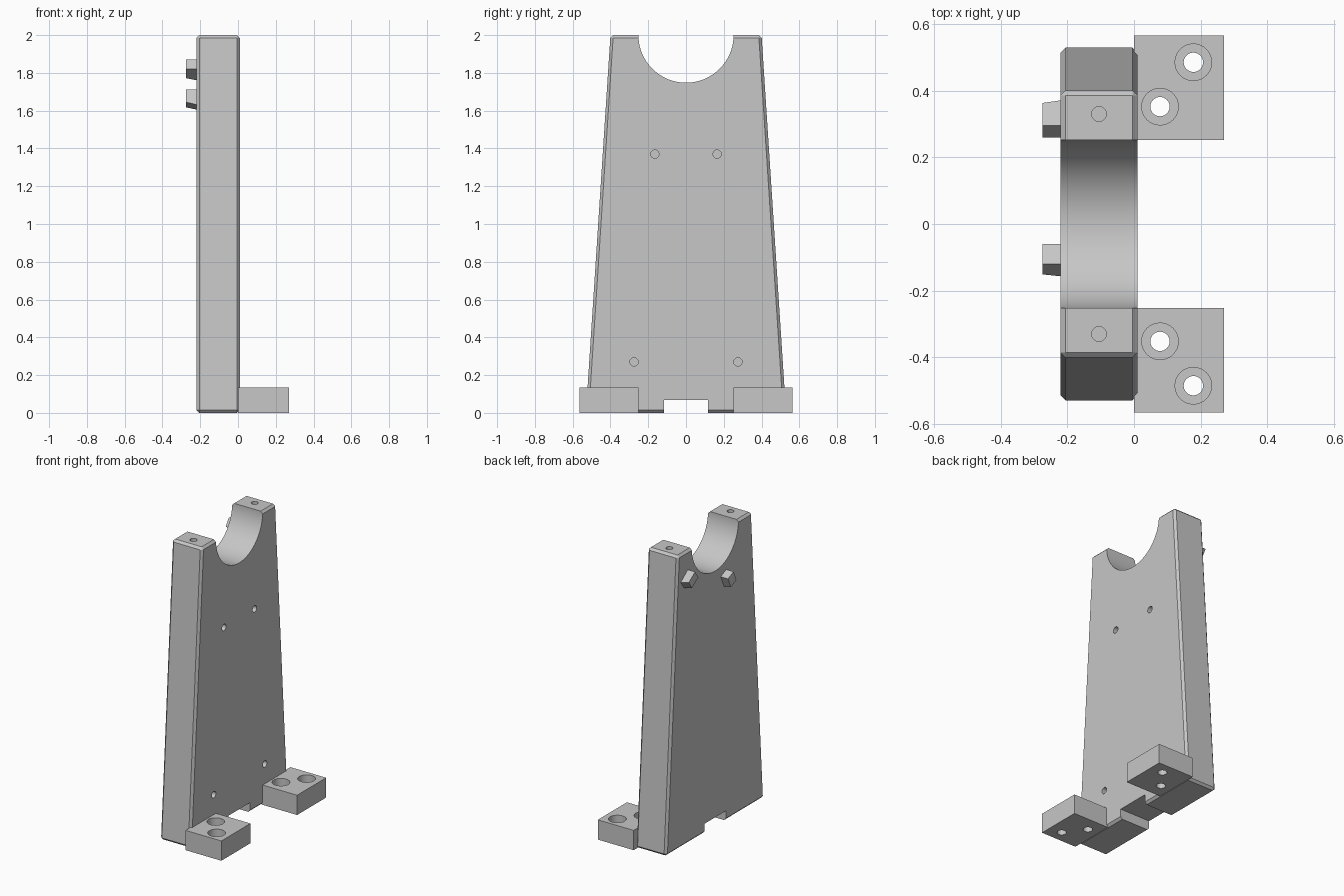
import bpy, bmesh
from math import radians
from mathutils import Matrix, Vector

default = bpy.data.objects.get("Cube")
if default:
    bpy.data.objects.remove(default, do_unlink=True)

grey = bpy.data.materials.new("plain grey")
grey.use_nodes = True
colour = (0.57, 0.57, 0.57, 1)
grey.diffuse_color = colour
grey.node_tree.nodes["Principled BSDF"].inputs["Base Color"].default_value = colour


def finish(name, bm):
    bmesh.ops.recalc_face_normals(bm, faces=bm.faces)
    mesh = bpy.data.meshes.new(name)
    bm.to_mesh(mesh)
    bm.free()
    mesh.materials.append(grey)
    obj = bpy.data.objects.new(name, mesh)
    bpy.context.collection.objects.link(obj)
    return obj


def loft(name, lower, upper):
    """Solid joining two outlines with the same number of points."""
    bm = bmesh.new()
    a = [bm.verts.new(p) for p in lower]
    b = [bm.verts.new(p) for p in upper]
    bm.faces.new(a)
    bm.faces.new(b)
    n = len(a)
    for i in range(n):
        j = (i + 1) % n
        bm.faces.new((a[i], a[j], b[j], b[i]))
    return finish(name, bm)


def box(name, x0, x1, y0, y1, z0, z1):
    corners = [(x0, y0), (x1, y0), (x1, y1), (x0, y1)]
    return loft(name, [(x, y, z0) for x, y in corners],
                [(x, y, z1) for x, y in corners])


def cylinder(name, centre, radius, length, axis="Z", sides=32):
    turn = Matrix.Rotation(radians(90), 4, "Y") if axis == "X" else Matrix()
    bm = bmesh.new()
    bmesh.ops.create_cone(bm, cap_ends=True, segments=sides, radius1=radius,
                          radius2=radius, depth=length,
                          matrix=Matrix.Translation(centre) @ turn)
    return finish(name, bm)


def apply(obj, mod):
    bpy.context.view_layer.objects.active = obj
    bpy.ops.object.modifier_apply(modifier=mod.name)


def cut(obj, cutters):
    for cutter in cutters:
        mod = obj.modifiers.new("cut", "BOOLEAN")
        mod.operation, mod.solver, mod.object = "DIFFERENCE", "EXACT", cutter
        apply(obj, mod)
        bpy.data.objects.remove(cutter, do_unlink=True)


def smooth(obj):
    bpy.ops.object.select_all(action="DESELECT")
    obj.select_set(True)
    bpy.context.view_layer.objects.active = obj
    bpy.ops.object.shade_smooth_by_angle(angle=radians(25))


# Tapered upright with chamfered outer edges
BACK, FACE = -0.22, 0.01
outline = [(-0.53, 0), (0.53, 0), (0.4, 2), (-0.4, 2)]
upright = loft("upright_plate", [(BACK, y, z) for y, z in outline],
               [(FACE, y, z) for y, z in outline])
chamfer = upright.modifiers.new("chamfer", "BEVEL")
chamfer.width, chamfer.segments, chamfer.limit_method = 0.015, 1, "NONE"
apply(upright, chamfer)

# Cradle, base notch and blind screw holes
cutters = [cylinder("cradle_cutter", (-0.1, 0, 2), 0.252, 1, "X", 96),
           box("notch_cutter", -0.5, 0.5, -0.117, 0.117, -0.1, 0.067)]
for side in (-1, 1):
    cutters += [
        cylinder("upper_hole_cutter", (FACE, side * 0.165, 1.37), 0.022, 0.2, "X"),
        cylinder("lower_hole_cutter", (FACE, side * 0.275, 0.27), 0.022, 0.2, "X"),
        cylinder("top_hole_cutter", (-0.105, side * 0.33, 2), 0.022, 0.24)]
cut(upright, cutters)
smooth(upright)

# Feet with counterbored bolt holes
FOOT_TOP = 0.135
for name, side in (("left_side_foot", 1), ("right_side_foot", -1)):
    y0, y1 = sorted((side * 0.252, side * 0.565))
    foot = box(name, 0, 0.27, y0, y1, 0, FOOT_TOP)
    cutters = []
    for x, y in ((0.078, 0.352), (0.178, 0.485)):
        cutters += [cylinder("bolt_cutter", (x, side * y, 0), 0.029, 0.6),
                    cylinder("counterbore_cutter", (x, side * y, FOOT_TOP), 0.055, 0.15)]
    cut(foot, cutters)
    smooth(foot)


# Tilted rear pegs, each with one drafted lower face
def peg(name, start, along, across, draft, drafted):
    start, along, across = Vector(start), Vector(along), Vector(across)
    tip = [start, start + along, start + along + across, start + across]
    root = [p + Vector(draft) if i in drafted else p for i, p in enumerate(tip)]
    loft(name, [(-0.275, *p) for p in tip], [(BACK + 0.002, *p) for p in root])


peg("upper_peg", (0.26, 1.82), (0.035, 0.05), (0.068, -0.048), (0.008, -0.011), (2, 3))
peg("lower_peg", (-0.151, 1.645), (0.031, 0.068), (0.06, -0.027), (-0.006, -0.013), (0, 3))
